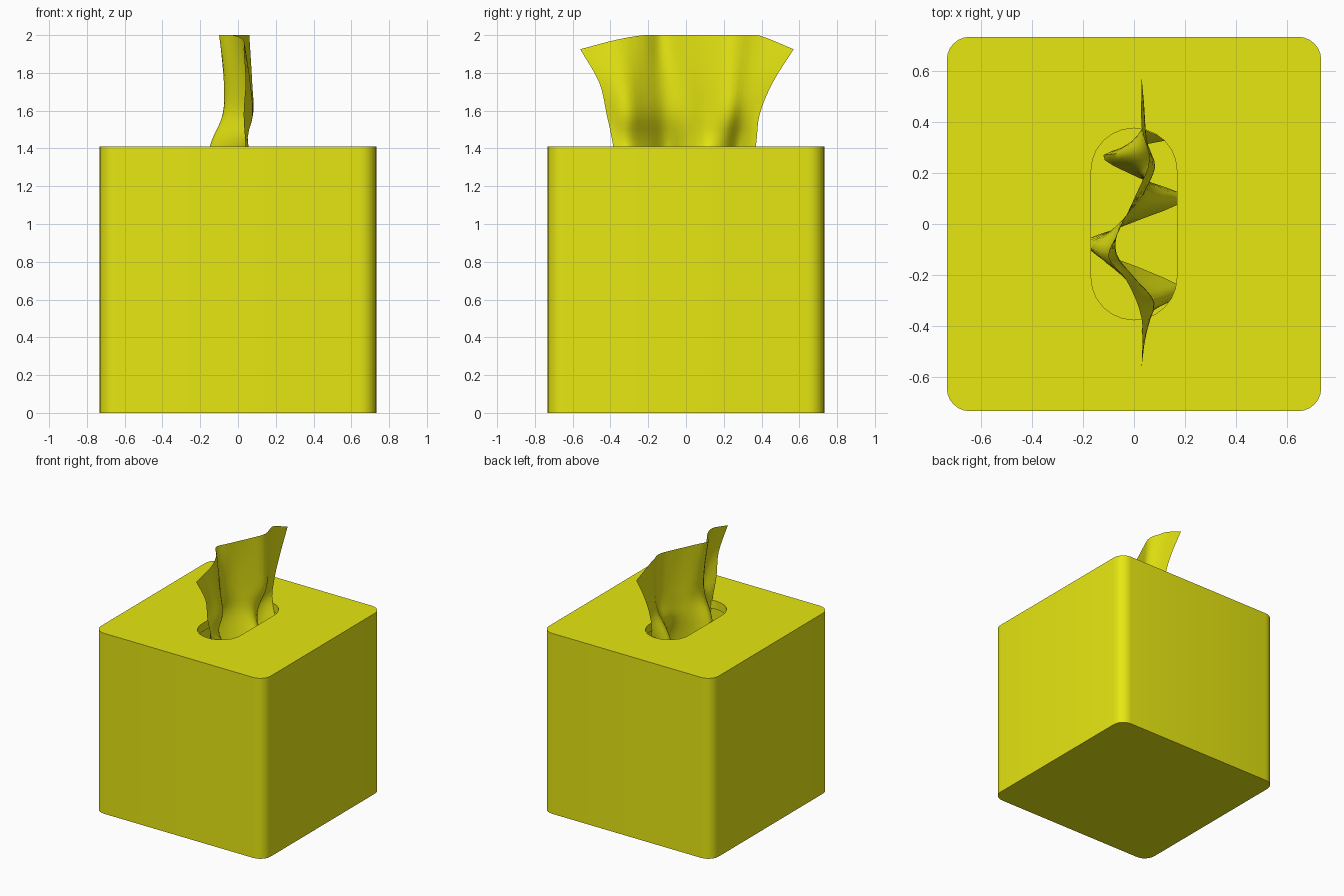
import bpy, bmesh, math
from mathutils import Vector

if "Cube" in bpy.data.objects:
    bpy.data.objects.remove(bpy.data.objects["Cube"])

yellow = bpy.data.materials.new("yellow")
yellow.diffuse_color = (0.8, 0.8, 0.006, 1)
yellow.use_nodes = True
yellow.node_tree.nodes["Principled BSDF"].inputs["Base Color"].default_value = yellow.diffuse_color

HALF, RADIUS, SEAM, TOP, WALL = 0.733, 0.09, 1.345, 1.41, 0.035


def finish(name, bm, angle, recalc=True):
    if recalc:
        bmesh.ops.recalc_face_normals(bm, faces=bm.faces)
    me = bpy.data.meshes.new(name)
    bm.to_mesh(me)
    bm.free()
    me.materials.append(yellow)
    ob = bpy.data.objects.new(name, me)
    bpy.context.collection.objects.link(ob)
    bpy.ops.object.select_all(action='DESELECT')
    ob.select_set(True)
    bpy.context.view_layer.objects.active = ob
    bpy.ops.object.shade_smooth_by_angle(angle=math.radians(angle))
    return ob


def rounded_loop(bm, hx, hy, r, z, cy=0.0, seg=6):
    """Rounded rectangle as a ring of vertices."""
    ring = []
    for k, (sx, sy) in enumerate([(1, 1), (-1, 1), (-1, -1), (1, -1)]):
        for i in range(seg + 1):
            a = math.pi / 2 * (k + i / seg)
            ring.append(bm.verts.new((sx * (hx - r) + r * math.cos(a),
                                      cy + sy * (hy - r) + r * math.sin(a), z)))
    return ring


def bridge(bm, a, b):
    n = len(a)
    for i in range(n):
        j = (i + 1) % n
        bm.faces.new((a[i], a[j], b[j], b[i]))


# Hollow box body
bm = bmesh.new()
inner = HALF - WALL
rings = [rounded_loop(bm, HALF, HALF, RADIUS, 0),
         rounded_loop(bm, HALF, HALF, RADIUS, SEAM),
         rounded_loop(bm, inner, inner, RADIUS - WALL, SEAM),
         rounded_loop(bm, inner, inner, RADIUS - WALL, WALL)]
for a, b in zip(rings, rings[1:]):
    bridge(bm, a, b)
bm.faces.new(rings[0])
bm.faces.new(rings[-1])
finish("box_body", bm, 30)

# Lid with an oblong slot
bm = bmesh.new()
rings = [rounded_loop(bm, HALF, HALF, RADIUS, SEAM),
         rounded_loop(bm, HALF, HALF, RADIUS, TOP),
         rounded_loop(bm, 0.168, 0.375, 0.166, TOP),
         rounded_loop(bm, 0.168, 0.375, 0.166, SEAM)]
for i in range(4):
    bridge(bm, rings[i], rings[(i + 1) % 4])
finish("box_lid", bm, 30)

# Crumpled tissue: rows of (x values, y values, heights) from inside the box to the free edge
ROWS = [
    ((.05, .19, .02, -.20, -.02, .20, .02, -.12, .14),
     (-.35, -.26, -.17, -.08, .0, .10, .18, .27, .33), [1.15] * 9),
    ((.04, .05, -.05, -.15, -.06, .05, .03, -.04, .04),
     (-.385, -.30, -.20, -.10, .0, .10, .20, .28, .37), [1.41] * 9),
    ((.03, .08, .0, -.08, -.05, .03, .08, .04, .04),
     (-.42, -.31, -.21, -.11, .0, .11, .22, .30, .39), [1.58] * 9),
    ((.04, .065, .0, -.07, -.06, .02, .075, .05, .04),
     (-.46, -.33, -.22, -.12, -.02, .11, .23, .33, .46), [1.75] * 9),
    ((.03, .03, -.03, -.10, -.06, .01, .06, .03, .03),
     (-.56, -.37, -.22, -.13, -.03, .12, .25, .38, .57),
     (1.925, 1.975, 2, 2, 2, 2, 2, 2, 1.925)),
]


def smooth_path(pts, sub):
    """Catmull-Rom curve through the points."""
    p = [2 * pts[0] - pts[1]] + list(pts) + [2 * pts[-1] - pts[-2]]
    out = []
    for i in range(1, len(p) - 2):
        a, b, c, d = p[i - 1:i + 3]
        for s in range(sub):
            t = s / sub
            out.append(0.5 * (2 * b + (c - a) * t + (2 * a - 5 * b + 4 * c - d) * t * t
                              + (3 * b - a - 3 * c + d) * t ** 3))
    return out + [pts[-1].copy()]


across = [smooth_path([Vector(q) for q in zip(*row)], 4) for row in ROWS]
columns = [smooth_path(list(col), 4) for col in zip(*across)]
bm = bmesh.new()
grid = [[bm.verts.new((p.x, p.y, min(p.z, 2.0))) for p in col] for col in columns]
for a, b in zip(grid, grid[1:]):
    for j in range(len(a) - 1):
        bm.faces.new((a[j], b[j], b[j + 1], a[j + 1]))
finish("tissue", bm, 60, recalc=False)
